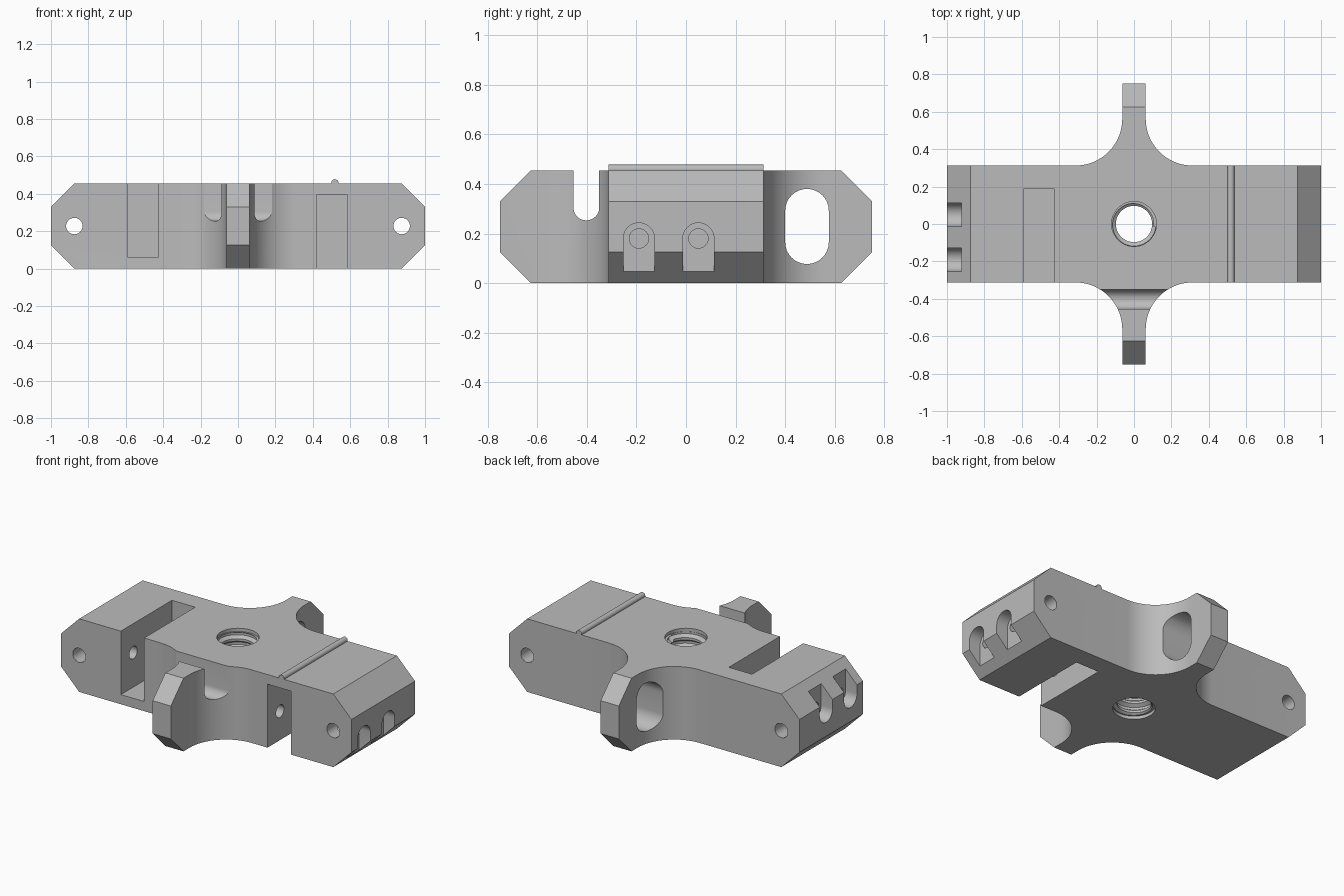
import bpy, bmesh
from math import sin, cos, pi
from mathutils import Vector

cube = bpy.data.objects.get("Cube")
if cube:
    bpy.data.objects.remove(cube, do_unlink=True)

HEIGHT, HALF_Y, ARM, CHAMFER = 0.455, 0.3125, 0.0625, 0.125

grey = bpy.data.materials.new("machined grey")
grey.use_nodes = True
colour = (0.5, 0.5, 0.5, 1)
grey.diffuse_color = colour
grey.node_tree.nodes["Principled BSDF"].inputs["Base Color"].default_value = colour


def finish(bm, name):
    bmesh.ops.recalc_face_normals(bm, faces=bm.faces)
    mesh = bpy.data.meshes.new(name)
    bm.to_mesh(mesh)
    bm.free()
    mesh.materials.append(grey)
    obj = bpy.data.objects.new(name, mesh)
    bpy.context.collection.objects.link(obj)
    return obj


def prism_mesh(points, axis, a, b):
    """Extrude a 2D outline along x, y or z from a to b."""
    place = {"x": lambda u, v, w: (w, u, v),
             "y": lambda u, v, w: (u, w, v),
             "z": lambda u, v, w: (u, v, w)}[axis]
    bm = bmesh.new()
    face = bm.faces.new([bm.verts.new(place(u, v, a)) for u, v in points])
    top = bmesh.ops.extrude_face_region(bm, geom=[face])["geom"]
    bmesh.ops.translate(bm, verts=[e for e in top if isinstance(e, bmesh.types.BMVert)],
                        vec=Vector(place(0, 0, b - a)))
    return bm


def arc(u, v, r, start, end, n=16):
    return [(u + r * cos(start + (end - start) * i / n),
             v + r * sin(start + (end - start) * i / n)) for i in range(n + 1)]


def circle(u, v, r, n=32):
    return arc(u, v, r, 0, 2 * pi, n)[:-1]


def capsule(u, v0, v1, r):
    return arc(u, v1, r, 0, pi) + arc(u, v0, r, pi, 2 * pi)


def cut(target, points, axis, a, b):
    cut_with(target, finish(prism_mesh(points, axis, a, b), "cutter"))


def cut_with(target, cutter):
    mod = target.modifiers.new("cut", "BOOLEAN")
    mod.operation, mod.solver, mod.object = "DIFFERENCE", "EXACT", cutter
    bpy.context.view_layer.objects.active = target
    bpy.ops.object.modifier_apply(modifier=mod.name)
    bpy.data.objects.remove(cutter, do_unlink=True)


# Cross-shaped body: one filleted quarter outline mirrored round
R = 0.25
quarter = [(1, HALF_Y)] + arc(ARM + R, HALF_Y + R, R, 1.5 * pi, pi) + [(ARM, 0.75)]
half = quarter + [(-x, y) for x, y in reversed(quarter)]
outline = half + [(-x, -y) for x, y in half]
bm = prism_mesh(outline, "z", 0, HEIGHT)

# Chamfers on the four ends, top and bottom
for end in (Vector((1, 0, 0)), Vector((-1, 0, 0)), Vector((0, 0.75, 0)), Vector((0, -0.75, 0))):
    for up in (1, -1):
        origin = end + Vector((0, 0, HEIGHT - CHAMFER if up > 0 else CHAMFER))
        normal = end.normalized() + Vector((0, 0, up))
        result = bmesh.ops.bisect_plane(bm, geom=bm.verts[:] + bm.edges[:] + bm.faces[:],
                                        plane_co=origin, plane_no=normal, clear_outer=True)
        edges = [e for e in result["geom_cut"] if isinstance(e, bmesh.types.BMEdge)]
        bmesh.ops.edgeloop_fill(bm, edges=edges)
body = finish(bm, "cross_body")

# Arm openings: open notch in front, oval window behind
cut(body, capsule(-0.402, 0.305, 0.7, 0.052), "x", -0.5, 0.5)
cut(body, capsule(0.488, 0.165, 0.292, 0.088), "x", -0.5, 0.5)

# Deep slots: right one open at the top, left one open at the bottom
cut(body, [(-0.588, -0.5), (-0.428, -0.5), (-0.428, 0.19), (-0.588, 0.19)], "z", 0.06, 0.6)
cut(body, [(0.422, -0.5), (0.584, -0.5), (0.584, 0.19), (0.422, 0.19)], "z", -0.2, 0.395)

# Cross holes, bolt pockets and bolt holes at both ends
for side in (-1, 1):
    cut(body, circle(side * 0.875, HEIGHT / 2, 0.044), "y", -0.5, 0.5)
    z = 0.18 if side > 0 else HEIGHT - 0.18
    far = z - side * 0.4
    for y in (-0.19, 0.05):
        cut(body, capsule(y, min(z, far), max(z, far), 0.063), "x", side * 0.922, side * 1.2)
        cut(body, circle(y, z, 0.039), "x", side * 0.35, side * 1.1)

# Threaded centre hole, cut by a spiral-wound core
N, ROWS, PITCH = 40, 44, 0.06
core = bmesh.new()
radii = (0.097, 0.097, 0.118, 0.118)
verts = []
for k in range(N * ROWS + 1):
    angle, r = 2 * pi * k / N, radii[(k // N) % 4]
    verts.append(core.verts.new((r * cos(angle), r * sin(angle), -0.1 + k / N * PITCH / 4)))
for k in range(len(verts) - N - 1):
    core.faces.new((verts[k], verts[k + 1], verts[k + N + 1], verts[k + N]))
core.faces.new(verts[:N + 1])
core.faces.new(verts[-N - 1:])
cut_with(body, finish(core, "cutter"))
cut(body, circle(0, 0, 0.12, 40), "z", HEIGHT - 0.02, HEIGHT + 0.1)
cut(body, circle(0, 0, 0.12, 40), "z", -0.1, 0.02)

# Slim rounded rib across the top
rib = finish(prism_mesh(circle(0.518, HEIGHT + 0.004, 0.019, 20), "y", -HALF_Y, HALF_Y), "top_rib")

bpy.ops.object.select_all(action="DESELECT")
for obj in (body, rib):
    obj.select_set(True)
bpy.context.view_layer.objects.active = body
bpy.ops.object.shade_smooth_by_angle(angle=pi / 6)
